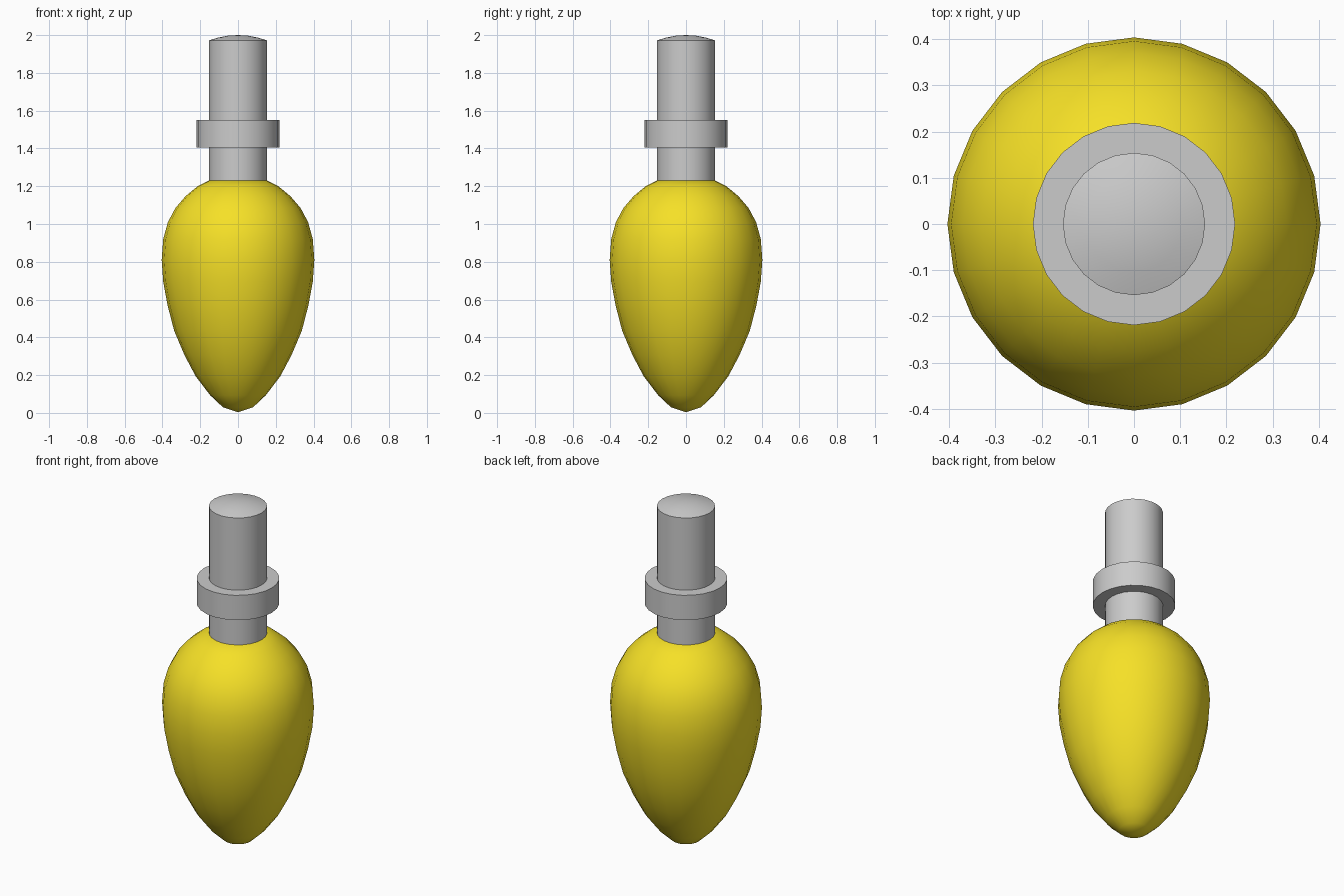
import bpy, bmesh, math

if "Cube" in bpy.data.objects:
    bpy.data.objects.remove(bpy.data.objects["Cube"])

SIDES = 24


def lathe(name, profile, angle, color=None):
    """Spin (radius, z) points about z; radius 0 becomes a pole."""
    bm = bmesh.new()
    rings = []
    for r, z in profile:
        if r == 0:
            rings.append([bm.verts.new((0, 0, z))] * SIDES)
        else:
            rings.append([bm.verts.new((r * math.cos(math.tau * i / SIDES),
                                        r * math.sin(math.tau * i / SIDES), z))
                          for i in range(SIDES)])
    for low, high in zip(rings, rings[1:]):
        for i in range(SIDES):
            j = (i + 1) % SIDES
            corners = list(dict.fromkeys((low[i], low[j], high[j], high[i])))
            bm.faces.new(corners)
    bmesh.ops.recalc_face_normals(bm, faces=bm.faces)
    mesh = bpy.data.meshes.new(name)
    bm.to_mesh(mesh)
    bm.free()
    obj = bpy.data.objects.new(name, mesh)
    bpy.context.collection.objects.link(obj)
    if color:
        mat = bpy.data.materials.new(name + "_paint")
        mat.diffuse_color = color
        mat.use_nodes = True
        mat.node_tree.nodes["Principled BSDF"].inputs["Base Color"].default_value = mat.diffuse_color
        mesh.materials.append(mat)
    bpy.ops.object.select_all(action='DESELECT')
    obj.select_set(True)
    bpy.context.view_layer.objects.active = obj
    bpy.ops.object.shade_smooth_by_angle(angle=math.radians(angle))
    return obj


# Yellow teardrop bulb hanging below the socket
lathe("bulb", [(0, 0.003), (0.08, 0.03), (0.147, 0.093), (0.224, 0.194),
               (0.283, 0.305), (0.338, 0.435), (0.373, 0.57), (0.396, 0.695),
               (0.404, 0.81), (0.396, 0.92), (0.371, 1.01), (0.331, 1.085),
               (0.277, 1.148), (0.215, 1.199), (0.154, 1.23), (0, 1.23)],
      50, (0.92, 0.75, 0.02, 1))

# Grey stem with a shallow domed cap
lathe("stem", [(0, 1.22), (0.154, 1.22), (0.154, 1.972), (0.105, 1.987),
               (0.053, 1.997), (0, 2.0)], 30)

# Collar ring around the stem
lathe("collar", [(0.15, 1.405), (0.219, 1.405), (0.219, 1.55), (0.15, 1.55)], 30)
